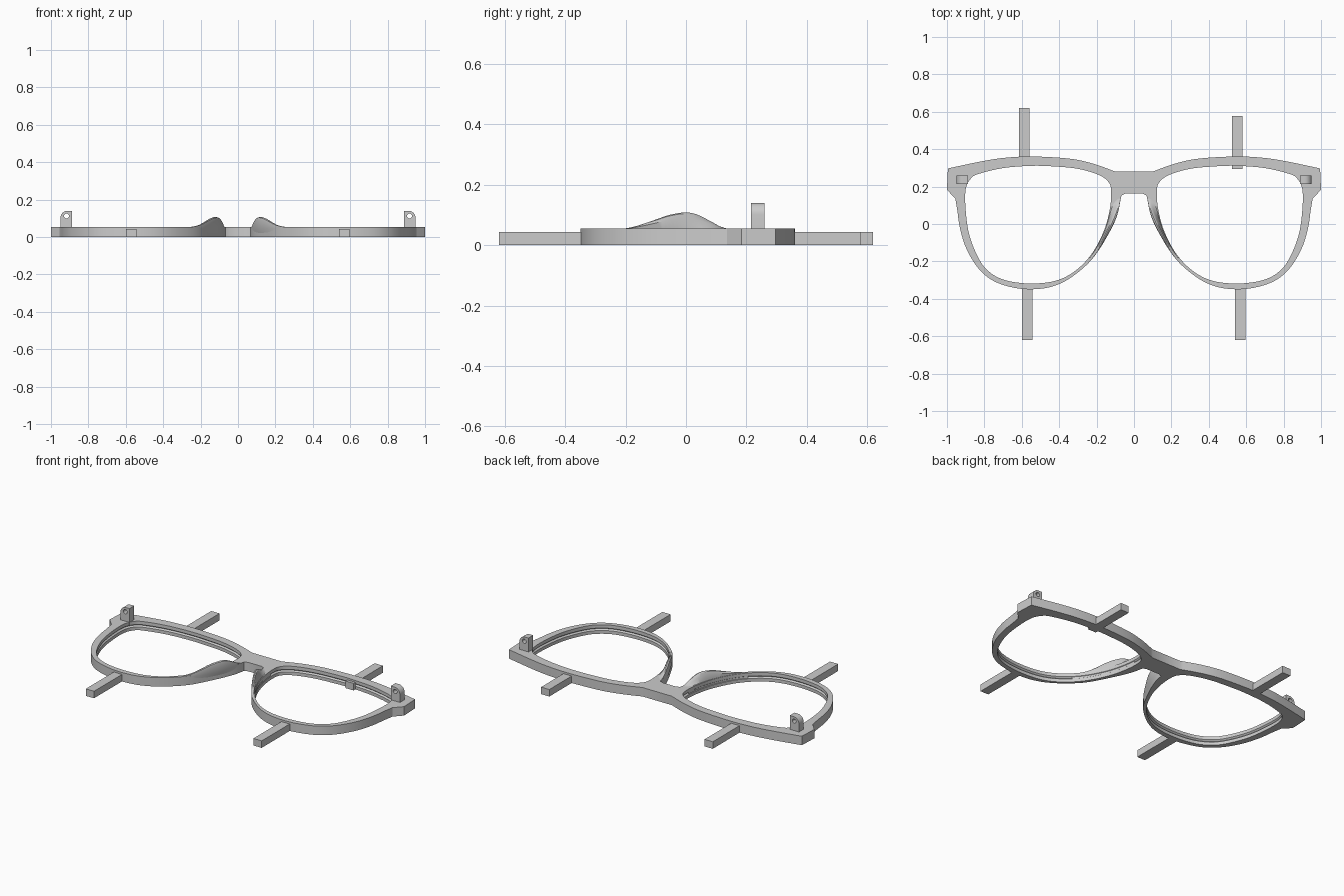
import bpy, bmesh, math
from mathutils import Vector

cube = bpy.data.objects.get("Cube")
if cube:
    bpy.data.objects.remove(cube, do_unlink=True)

THICK = 0.055
DY = -0.005

mat = bpy.data.materials.new("matte_grey")
mat.use_nodes = True
mat.diffuse_color = (0.6, 0.6, 0.6, 1)
mat.node_tree.nodes["Principled BSDF"].inputs["Base Color"].default_value = (0.6, 0.6, 0.6, 1)


def spline(pts, steps=5, closed=False):
    """Smooth curve through the points."""
    n = len(pts)
    v = [Vector(p) for p in pts]
    out = []
    for i in range(n if closed else n - 1):
        if closed:
            a, b, c, d = (v[(i + k) % n] for k in (-1, 0, 1, 2))
        else:
            a, b, c, d = (v[min(max(i + k, 0), n - 1)] for k in (-1, 0, 1, 2))
        for s in range(steps):
            t = s / steps
            out.append(0.5 * (2 * b + (c - a) * t + (2 * a - 5 * b + 4 * c - d) * t * t
                              + (3 * b - a - 3 * c + d) * t ** 3))
    if not closed:
        out.append(v[-1])
    return out


def offset(loop, dist):
    """Move a counter-clockwise loop outward."""
    out = []
    for i, p in enumerate(loop):
        t = (loop[(i + 1) % len(loop)] - loop[i - 1]).normalized()
        out.append(p + Vector((t.y, -t.x)) * dist)
    return out


def loft(name, rings, smooth=True):
    """Skin closed rings of 3D points and cap both ends."""
    bm = bmesh.new()
    vs = [[bm.verts.new(p) for p in r] for r in rings]
    n = len(rings[0])
    for a, b in zip(vs, vs[1:]):
        for i in range(n):
            j = (i + 1) % n
            bm.faces.new((a[i], a[j], b[j], b[i]))
    bm.faces.new(vs[0][::-1])
    bm.faces.new(vs[-1])
    bmesh.ops.recalc_face_normals(bm, faces=bm.faces)
    me = bpy.data.meshes.new(name)
    bm.to_mesh(me)
    bm.free()
    me.materials.append(mat)
    ob = bpy.data.objects.new(name, me)
    bpy.context.collection.objects.link(ob)
    if smooth:
        shade(ob)
    return ob


def shade(ob):
    bpy.ops.object.select_all(action='DESELECT')
    ob.select_set(True)
    bpy.context.view_layer.objects.active = ob
    bpy.ops.object.shade_smooth_by_angle(angle=math.radians(30))


def cut(ob, cutter):
    m = ob.modifiers.new("cut", 'BOOLEAN')
    m.operation, m.solver, m.object = 'DIFFERENCE', 'EXACT', cutter
    bpy.context.view_layer.objects.active = ob
    bpy.ops.object.modifier_apply(modifier=m.name)
    bpy.data.objects.remove(cutter, do_unlink=True)


def level(loop, z):
    return [(p.x, p.y + DY, z) for p in loop]


def nose_x(curve, y):
    """x of a loop at height y, on the side nearest the nose."""
    return min(a.x + (b.x - a.x) * (y - a.y) / (b.y - a.y)
               for a, b in zip(curve, curve[1:])
               if a.y != b.y and min(a.y, b.y) <= y <= max(a.y, b.y))


# Half outline: brow, end piece, rim, bridge underside
brow = spline([(0.1, 0.285), (0.22, 0.328), (0.35, 0.355), (0.55, 0.366),
               (0.7, 0.358), (0.83, 0.337), (0.995, 0.302)])
rim = spline([(0.955, 0.14), (0.945, 0.08), (0.93, -0.02), (0.895, -0.13), (0.83, -0.235),
              (0.75, -0.3), (0.645, -0.335), (0.54, -0.344), (0.43, -0.327), (0.325, -0.273),
              (0.215, -0.172), (0.137, -0.035), (0.086, 0.08), (0.067, 0.158)])
half = brow + [Vector((1, 0.188))] + rim + [Vector((0.045, 0.168))]
outline = half + [Vector((-p.x, p.y)) for p in reversed(half)]
front = loft("front_frame", [level(outline, 0), level(outline, THICK)], smooth=False)

# Lens opening, counter-clockwise
lens = spline([(0.122, 0.18), (0.13, 0.08), (0.163, -0.037), (0.23, -0.16), (0.32, -0.25),
               (0.425, -0.3), (0.56, -0.313), (0.69, -0.295), (0.775, -0.25), (0.83, -0.18),
               (0.88, -0.055), (0.9, 0.08), (0.9, 0.19), (0.873, 0.247), (0.83, 0.273),
               (0.7, 0.304), (0.55, 0.316), (0.43, 0.313), (0.3, 0.3), (0.19, 0.268),
               (0.137, 0.23)], closed=True)
groove = offset(lens, 0.009)

# Lens openings with a V groove around the inner wall
for side in (1, -1):
    rings = [level(lens, -0.05), level(lens, 0.02), level(groove, 0.0275),
             level(lens, 0.035), level(lens, 0.1)]
    rings = [[(side * x, y, z) for x, y, z in r] for r in rings]
    cut(front, loft("lens_cutter", rings, smooth=False))
shade(front)

# Nose pads: swelling ridges along the rim
crest = spline([(-0.21, 0.053), (-0.16, 0.063), (-0.1, 0.083), (-0.05, 0.1), (0, 0.108),
                (0.04, 0.102), (0.09, 0.077), (0.12, 0.061), (0.15, 0.053)], 4)
for side, name in ((1, "left_nose_pad"), (-1, "right_nose_pad")):
    rings = []
    for y, h in crest:
        b = max(0, (h - 0.053) / THICK)
        xo, xi = nose_x(rim, y) + 0.002, nose_x(lens, y) - 0.003
        sec = [(xo, 0.015), (xo - 0.008 * b, 0.045), (xo - 0.011 * b, h - 0.015 * b),
               (xo - 0.008 * b, h - 0.004 * b), (xo + 0.001, h), (xo + 0.008, h - 0.004 * b),
               (xo + 0.016, h - 0.02 * b), (xi, 0.05), (xi, 0.015)]
        rings.append([(side * x, y + DY, z) for x, z in sec])
    loft(name, rings)

# Hinge lugs with a rounded outer corner and a pin hole
arc = [(0.913 + 0.037 * math.cos(a), 0.1 + 0.04 * math.sin(a))
       for a in (math.radians(d) for d in range(0, 91, 10))]
lug = [(0.888, 0.04), (0.95, 0.04)] + arc + [(0.888, 0.14)]
pin = [(0.917 + 0.013 * math.cos(k * math.tau / 20), 0.113 + 0.013 * math.sin(k * math.tau / 20))
       for k in range(20)]
for side, name in ((1, "left_hinge_lug"), (-1, "right_hinge_lug")):
    ob = loft(name, [[(side * x, y, z) for x, z in lug] for y in (0.215, 0.26)], smooth=False)
    cut(ob, loft("pin_cutter", [[(side * x, y, z) for x, z in pin] for y in (0.1, 0.4)], smooth=False))
    shade(ob)

# Straight support tabs above and below each rim
for name, x, y0, y1 in (("right_upper_tab", -0.588, 0.335, 0.62),
                        ("left_upper_tab", 0.552, 0.293, 0.578),
                        ("right_lower_tab", -0.572, -0.62, -0.335),
                        ("left_lower_tab", 0.567, -0.62, -0.335)):
    w = 0.028
    loft(name, [[(x - w, y0, z), (x + w, y0, z), (x + w, y1, z), (x - w, y1, z)]
                for z in (0, 0.043)], smooth=False)
